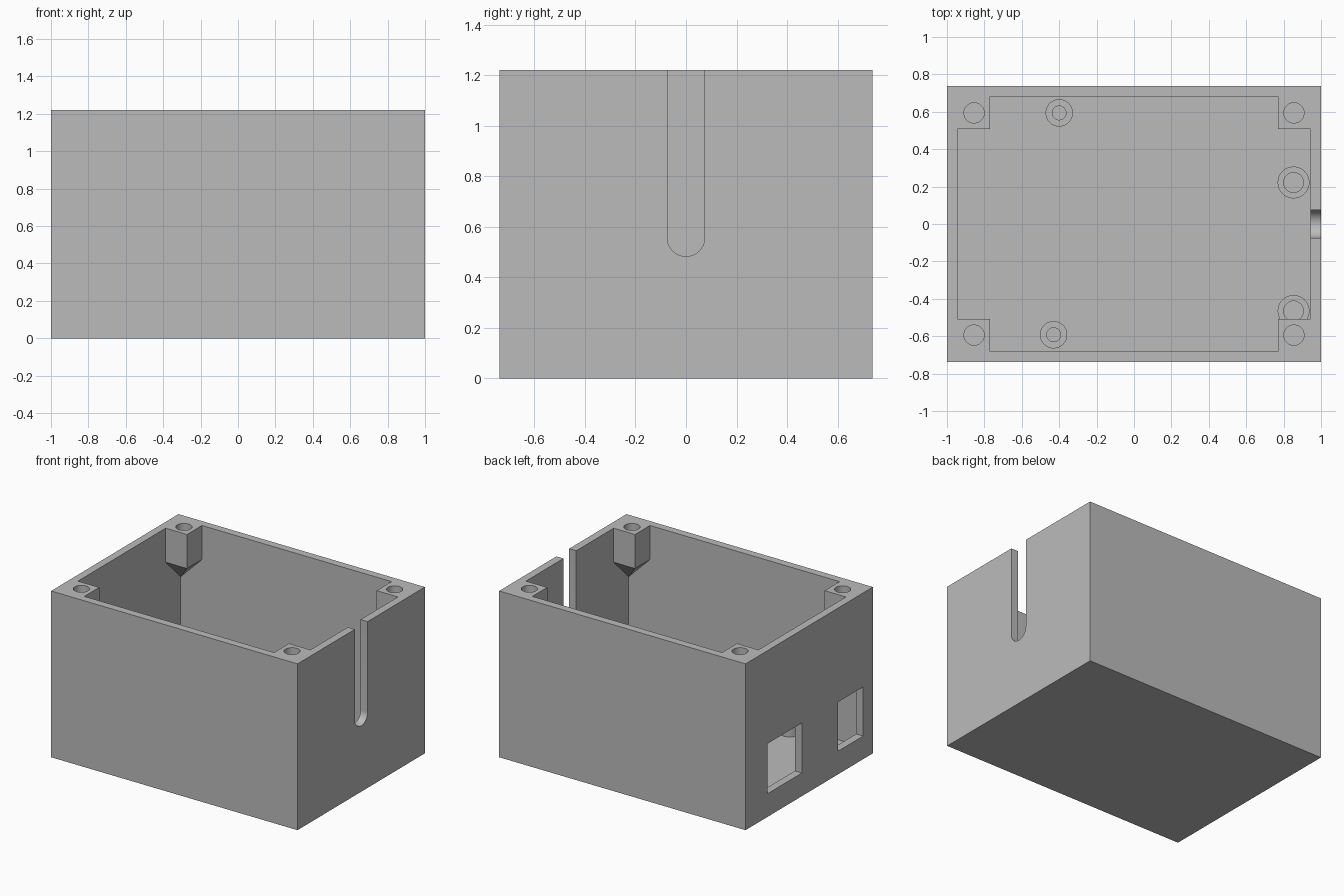
import bpy, bmesh
from math import pi, cos, sin, radians
from mathutils import Vector

if "Cube" in bpy.data.objects:
    bpy.data.objects.remove(bpy.data.objects["Cube"], do_unlink=True)

# Overall sizes
HX, HY, H = 1.0, 0.738, 1.22
WALL = 0.057
IX, IY = HX - WALL, HY - WALL
POST = 0.173            # width of the corner screw posts
POST_DROP = 0.25        # straight length of the posts
SEGMENTS = 48

grey = bpy.data.materials.new("plain grey")
grey.use_nodes = True
grey.diffuse_color = (0.5, 0.5, 0.5, 1)
grey.node_tree.nodes["Principled BSDF"].inputs["Base Color"].default_value = (0.5, 0.5, 0.5, 1)


def finish(name, bm):
    bmesh.ops.recalc_face_normals(bm, faces=bm.faces)
    mesh = bpy.data.meshes.new(name)
    bm.to_mesh(mesh)
    bm.free()
    mesh.materials.append(grey)
    obj = bpy.data.objects.new(name, mesh)
    bpy.context.collection.objects.link(obj)
    return obj


def hull(name, points):
    bm = bmesh.new()
    for p in points:
        bm.verts.new(p)
    bmesh.ops.convex_hull(bm, input=bm.verts)
    bmesh.ops.dissolve_limit(bm, angle_limit=0.001, verts=bm.verts, edges=bm.edges)
    return finish(name, bm)


def box(name, xs, ys, zs):
    return hull(name, [(x, y, z) for x in xs for y in ys for z in zs])


def prism(name, points, offset):
    bm = bmesh.new()
    face = bm.faces.new([bm.verts.new(p) for p in points])
    new = bmesh.ops.extrude_face_region(bm, geom=[face])["geom"]
    bmesh.ops.translate(bm, vec=offset, verts=[v for v in new if isinstance(v, bmesh.types.BMVert)])
    return finish(name, bm)


def circle(x, y, z, r):
    turns = [2 * pi * i / SEGMENTS for i in range(SEGMENTS)]
    return [(x + r * cos(a), y + r * sin(a), z) for a in turns]


def select(obj):
    bpy.ops.object.select_all(action="DESELECT")
    obj.select_set(True)
    bpy.context.view_layer.objects.active = obj


def cut(target, cutter):
    mod = target.modifiers.new("cut", "BOOLEAN")
    mod.operation = "DIFFERENCE"
    mod.solver = "EXACT"
    mod.object = cutter
    select(target)
    bpy.ops.object.modifier_apply(modifier=mod.name)
    bpy.data.objects.remove(cutter, do_unlink=True)


def smooth(obj):
    select(obj)
    bpy.ops.object.shade_smooth_by_angle(angle=radians(30))


CORNERS = [(sx, sy) for sx in (-1, 1) for sy in (-1, 1)]

# Inner space, with a post tapering into each corner left standing
cavity = box("cavity_cutter", (-IX, IX), (-IY, IY), (WALL, H + 0.1))
for sx, sy in CORNERS:
    px, py, pz = IX - POST, IY - POST, H - POST_DROP
    points = [(sx * x, sy * y, z) for x in (px, HX) for y in (py, HY) for z in (pz, H + 0.2)]
    reach = POST * 1.1
    points.append((sx * (px + reach), sy * (py + reach), pz - reach))
    cut(cavity, hull("post_cutter", points))

# Hollow case
case = box("case", (-HX, HX), (-HY, HY), (0, H))
cut(case, cavity)

# Screw holes in the posts
for sx, sy in CORNERS:
    cut(case, prism("screw_cutter", circle(sx * 0.855, sy * 0.594, H - 0.22, 0.054), (0, 0, 0.4)))

# Round-ended cable slot in the right-hand wall
R, SLOT_Z = 0.074, 0.557
arc = [pi + pi * i / 24 for i in range(25)]
outline = [(0.9, R * cos(a), SLOT_Z + R * sin(a)) for a in arc]
outline += [(0.9, R, H + 0.1), (0.9, -R, H + 0.1)]
cut(case, prism("slot_cutter", outline, (0.2, 0, 0)))

# Connector windows in the opposite wall
for ys, zs in (((0.085, 0.485), (0.17, 0.537)), ((-0.625, -0.332), (0.17, 0.53))):
    cut(case, box("window_cutter", (-HX - 0.1, -IX + 0.05), ys, zs))
smooth(case)

# Hollow standoffs on the floor
for name, x, y, outer, bore in (
    ("back_standoff", -0.40, 0.594, 0.073, 0.037),
    ("front_standoff", -0.43, -0.592, 0.073, 0.037),
    ("side_standoff_back", 0.853, 0.222, 0.085, 0.053),
    ("side_standoff_front", 0.853, -0.465, 0.085, 0.053),
):
    post = prism(name, circle(x, y, WALL - 0.02, outer), (0, 0, 0.135))
    cut(post, prism("bore_cutter", circle(x, y, WALL, bore), (0, 0, 0.3)))
    smooth(post)
